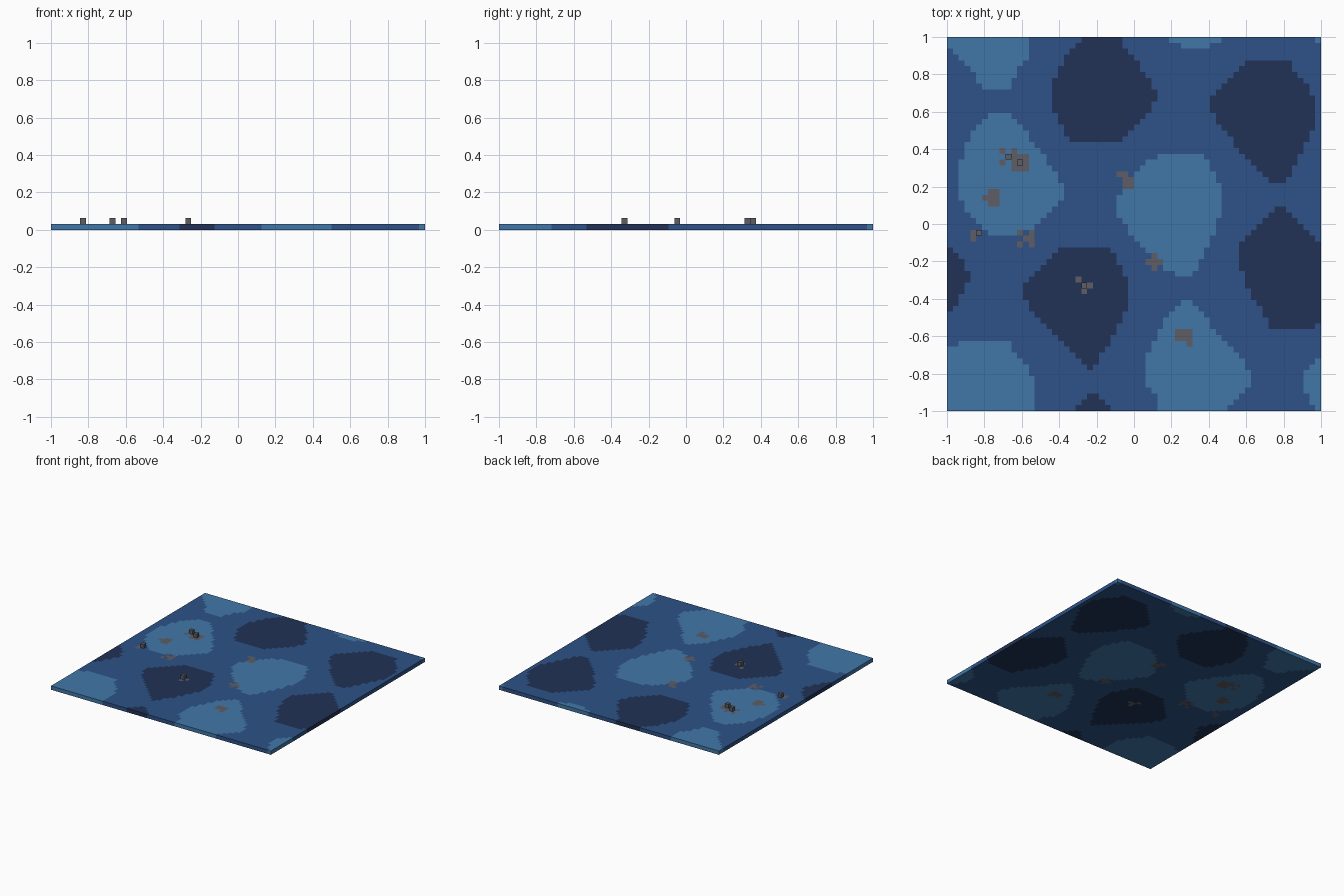
import bpy, bmesh, math

if "Cube" in bpy.data.objects:
    bpy.data.objects.remove(bpy.data.objects["Cube"])

N = 64                # cells per side
C = 2 / N             # cell size, also the plate thickness


def material(name, hex_rgb):
    def lin(v):
        v /= 255
        return v / 12.92 if v <= 0.04045 else ((v + 0.055) / 1.055) ** 2.4
    col = [lin((hex_rgb >> s) & 255) for s in (16, 8, 0)] + [1]
    m = bpy.data.materials.new(name)
    m.use_nodes = True
    m.diffuse_color = col
    bsdf = m.node_tree.nodes["Principled BSDF"]
    bsdf.inputs["Base Color"].default_value = col
    bsdf.inputs["Roughness"].default_value = 0.9
    return m


MATS = [material("mid blue", 0x2D5287), material("light blue", 0x4177A7),
        material("dark navy", 0x213256), material("stone grey", 0x5E5D65)]

# Outlines of the colour patches
light_top_left = [(-1, 1), (-.56, 1), (-.56, .91), (-.68, .72), (-.8, .72), (-.85, .8), (-1, .94)]
light_upper = [(-.75, .6), (-.67, .59), (-.5, .4), (-.38, .2), (-.38, .15), (-.53, -.01),
               (-.6, -.06), (-.78, -.06), (-.9, .07), (-.94, .15), (-.94, .28), (-.88, .46), (-.82, .55)]
light_centre = [(.18, .38), (.33, .38), (.39, .34), (.45, .23), (.47, .12), (.46, .04), (.35, -.22),
                (.3, -.28), (.2, -.26), (.1, -.2), (-.07, .02), (-.1, .1), (-.07, .17), (.07, .34)]
light_lower = [(.25, -.41), (.31, -.41), (.44, -.58), (.57, -.72), (.62, -.8), (.62, -.88), (.5, -1),
               (.12, -1), (.12, -.93), (.06, -.86), (.06, -.74), (.14, -.55), (.2, -.46)]
light_bottom_left = [(-1, -.67), (-.9, -.62), (-.68, -.62), (-.56, -.78), (-.53, -.84), (-.53, -1), (-1, -1)]
light_bottom_right = [(1, -.72), (.93, -.77), (.9, -.85), (.97, -1), (1, -1)]
light_top = [(.18, 1), (.22, .96), (.3, .935), (.4, .935), (.47, 1)]
light_corner = [(.968, 1), (.968, .968), (1, .968), (1, 1)]
dark_top = [(-.28, 1), (-.09, 1), (.04, .83), (.1, .75), (.12, .68), (.1, .62), (-.06, .45),
            (-.1, .44), (-.35, .44), (-.44, .62), (-.44, .72), (-.4, .84)]
dark_upper_right = [(.65, .87), (.82, .87), (.94, .72), (.97, .62), (.97, .53), (.85, .28), (.8, .22),
                    (.74, .22), (.54, .42), (.4, .62), (.43, .7), (.57, .85)]
dark_centre = [(-.38, -.125), (-.15, -.125), (-.08, -.2), (-.03, -.3), (-.04, -.45), (-.17, -.7),
               (-.22, -.78), (-.28, -.75), (-.47, -.56), (-.6, -.38), (-.6, -.34), (-.48, -.22)]
dark_right = [(.78, .1), (.92, -.02), (1, -.11), (1, -.5), (.95, -.56), (.74, -.56), (.6, -.34),
              (.56, -.2), (.57, -.1), (.72, .06)]
dark_left = [(-1, -.125), (-.95, -.15), (-.88, -.28), (-.93, -.4), (-1, -.47)]
dark_bottom = [(-.25, -.905), (-.19, -.905), (-.125, -1), (-.3125, -1)]

LIGHT = (light_top_left, light_upper, light_centre, light_lower, light_bottom_left,
         light_bottom_right, light_top, light_corner)
DARK = (dark_top, dark_upper_right, dark_centre, dark_right, dark_left, dark_bottom)


# Clusters of stone cells: corner column, top row, then a pattern read downwards
CLUSTERS = [(9, 44, ("#.#..", ".####", "#.###", "..###")),
            (6, 37, (".##", "###", ".##")),
            (4, 30, ("##", "#.")),
            (12, 30, ("#.#", ".##", "#.#")),
            (29, 40, ("##.", ".##", ".##")),
            (34, 26, (".#.", "###", ".#.")),
            (39, 13, ("###", "###", "..#")),
            (22, 22, ("#..", ".##", ".#."))]
STONE = {(i + c, j - r) for i, j, rows in CLUSTERS
         for r, row in enumerate(rows) for c, ch in enumerate(row) if ch == "#"}


def inside(x, y, poly):
    hit = False
    for (x1, y1), (x2, y2) in zip(poly, poly[1:] + poly[:1]):
        if (y1 > y) != (y2 > y) and x < x1 + (y - y1) * (x2 - x1) / (y2 - y1):
            hit = not hit
    return hit


def cell_colour(i, j):
    x, y = (i + .5) * C - 1, (j + .5) * C - 1
    if (i, j) in STONE:
        return 3
    if any(inside(x, y, p) for p in LIGHT):
        return 1
    return 2 if any(inside(x, y, p) for p in DARK) else 0


def finish(name, bm, mats):
    me = bpy.data.meshes.new(name)
    bm.to_mesh(me)
    bm.free()
    for m in mats:
        me.materials.append(m)
    ob = bpy.data.objects.new(name, me)
    bpy.context.collection.objects.link(ob)
    return ob


# Ground plate: a cell grid given thickness, coloured cell by cell
bm = bmesh.new()
bmesh.ops.create_grid(bm, x_segments=N, y_segments=N, size=1)
ext = bmesh.ops.extrude_face_region(bm, geom=bm.faces[:], use_keep_orig=True)
top = [v for v in ext["geom"] if isinstance(v, bmesh.types.BMVert)]
bmesh.ops.translate(bm, verts=top, vec=(0, 0, C))
bmesh.ops.recalc_face_normals(bm, faces=bm.faces[:])
colours = {(i, j): cell_colour(i, j) for i in range(N) for j in range(N)}
for f in bm.faces:
    c = f.calc_center_median()
    cell = [min(N - 1, max(0, math.floor((v + 1) / C))) for v in (c.x, c.y)]
    f.material_index = colours[tuple(cell)]
finish("ground_plate", bm, MATS)

# Raised stone blocks
for n, (i, j) in enumerate([(5, 30), (10, 43), (12, 42), (23, 21)], 1):
    bm = bmesh.new()
    bmesh.ops.create_cube(bm, size=C)
    ob = finish(f"stone_block_{n}", bm, [MATS[3]])
    ob.location = ((i + .5) * C - 1, (j + .5) * C - 1, 1.5 * C)
